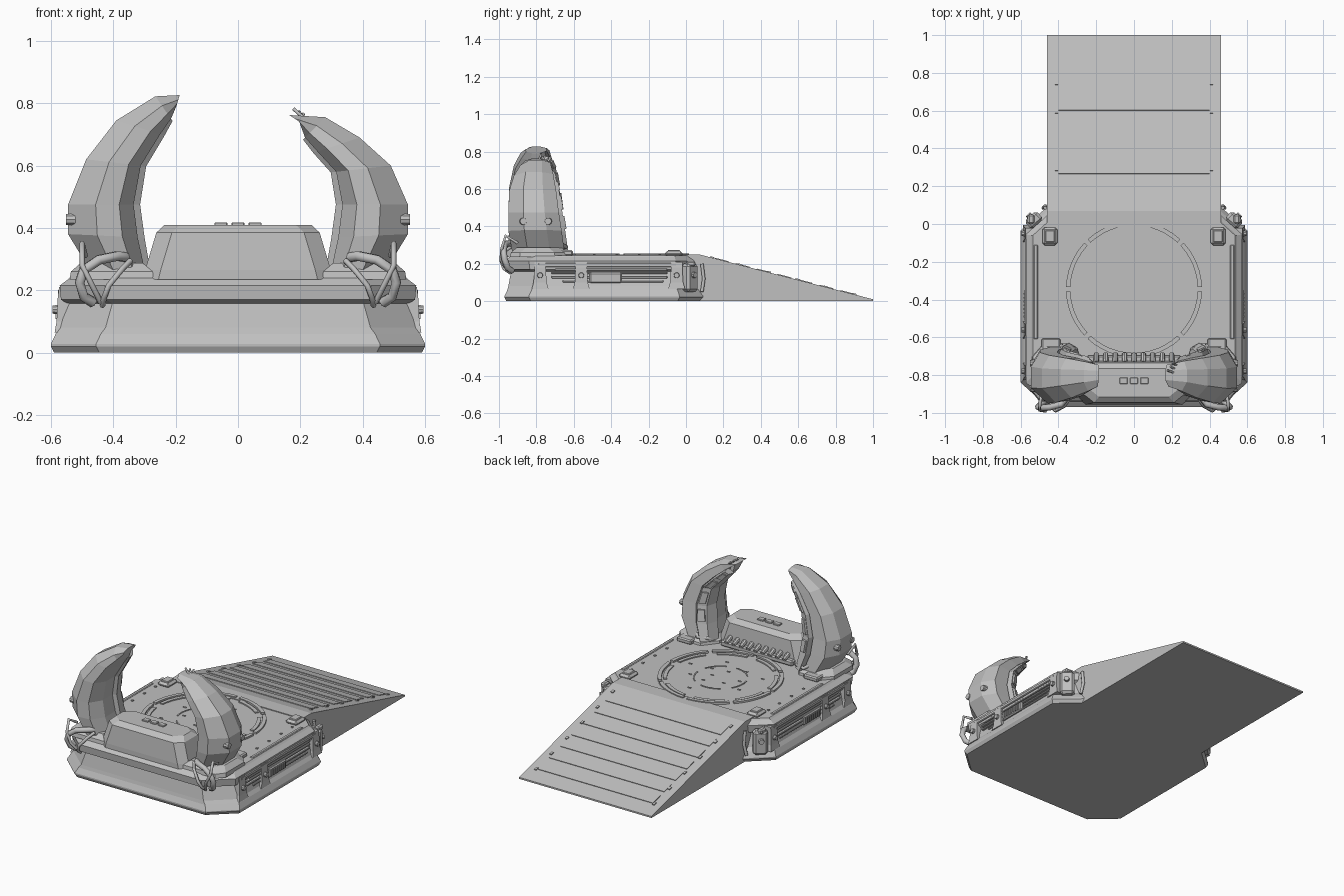
import bpy, bmesh, math
from mathutils import Vector, Matrix

if "Cube" in bpy.data.objects:
    bpy.data.objects.remove(bpy.data.objects["Cube"])

grey = bpy.data.materials.new("plain grey")
grey.diffuse_color = (0.53, 0.53, 0.53, 1)
grey.use_nodes = True
grey.node_tree.nodes["Principled BSDF"].inputs["Base Color"].default_value = grey.diffuse_color


def finish(name, bm):
    bmesh.ops.recalc_face_normals(bm, faces=bm.faces)
    me = bpy.data.meshes.new(name)
    bm.to_mesh(me)
    bm.free()
    me.materials.append(grey)
    ob = bpy.data.objects.new(name, me)
    bpy.context.collection.objects.link(ob)
    return ob


def loft(name, rings, inset_sides=(), depth=0.0):
    """Skin a list of equal-length point rings and cap both ends."""
    bm = bmesh.new()
    vs = [[bm.verts.new(p) for p in r] for r in rings]
    n = len(vs[0])
    marked = []
    for a, b in zip(vs, vs[1:]):
        for i in range(n):
            f = bm.faces.new((a[i], a[(i + 1) % n], b[(i + 1) % n], b[i]))
            if i in inset_sides:
                marked.append(f)
    bm.faces.new(vs[0])
    bm.faces.new(vs[-1])
    bmesh.ops.recalc_face_normals(bm, faces=bm.faces)
    if marked:
        bmesh.ops.inset_region(bm, faces=marked, thickness=0.014, depth=-depth)
    return finish(name, bm)


def box(name, c, size, bevel=0.0, rot=None):
    bm = bmesh.new()
    bmesh.ops.create_cube(bm, size=1)
    bmesh.ops.scale(bm, vec=size, verts=bm.verts)
    if bevel:
        bmesh.ops.bevel(bm, geom=bm.edges[:], offset=bevel, segments=1, affect='EDGES')
    m = Matrix.Translation(c) @ (rot.to_4x4() if rot else Matrix())
    bmesh.ops.transform(bm, matrix=m, verts=bm.verts)
    return finish(name, bm)


def rod(name, c, r, length, axis, sides=10):
    bm = bmesh.new()
    bmesh.ops.create_cone(bm, cap_ends=True, segments=sides, radius1=r, radius2=r * 0.85, depth=length)
    q = Vector((0, 0, 1)).rotation_difference(Vector(axis))
    bmesh.ops.transform(bm, matrix=Matrix.Translation(c) @ q.to_matrix().to_4x4(), verts=bm.verts)
    return finish(name, bm)


def tube(name, pts, r):
    cu = bpy.data.curves.new(name, 'CURVE')
    cu.dimensions, cu.bevel_depth, cu.bevel_resolution, cu.use_fill_caps = '3D', r, 1, True
    sp = cu.splines.new('POLY')
    sp.points.add(len(pts) - 1)
    for p, q in zip(sp.points, pts):
        p.co = (*q, 1)
    cu.materials.append(grey)
    ob = bpy.data.objects.new(name, cu)
    bpy.context.collection.objects.link(ob)
    bpy.ops.object.select_all(action='DESELECT')
    ob.select_set(True)
    bpy.context.view_layer.objects.active = ob
    bpy.ops.object.convert(target='MESH')


def octagon(z, hx, y0, y1, cx=0.145, cy=0.13):
    h = [(hx - cx, y0), (hx, y0 + cy), (hx, y1 - cy), (hx - cx, y1)]
    return [(x, y, z) for x, y in h] + [(-x, y, z) for x, y in reversed(h)]


def arc(name, r0, r1, a0, a1, z0, z1, cy=-0.345):
    n = max(2, int((a1 - a0) / 6))
    rings = []
    for i in range(n + 1):
        a = math.radians(a0 + (a1 - a0) * i / n)
        rings.append([(r * math.cos(a), cy + r * math.sin(a), z)
                      for r, z in ((r0, z0), (r1, z0), (r1, z1), (r0, z1))])
    loft(name, rings)


# Stepped platform with cut corners
loft("platform", [octagon(*l) for l in (
    (0, .59, -.96, .085), (.02, .6, -.97, .095), (.028, .6, -.97, .095), (.06, .585, -.955, .085),
    (.08, .57, -.95, .075), (.158, .548, -.935, .06), (.17, .568, -.965, .07), (.215, .572, -.97, .075),
    (.235, .545, -.945, .07), (.245, .535, -.93, .07))])

# Ramp wedge, cross slats and edge bolts
slope = math.atan(0.24 / 0.93)
tilt = Matrix.Rotation(-slope, 3, 'X')


def ramp_z(y):
    return 0.25 - (y - 0.07) * 0.24 / 0.93


loft("ramp", [[(x, -.02, 0), (x, 1, 0), (x, 1, .01), (x, .07, .25), (x, -.02, .25)] for x in (-.46, .46)])
for i in range(7):
    y = 0.19 + i * 0.112
    box("ramp_slat", (0, y, ramp_z(y)), (.8, .075, .008), 0, tilt)
for s in (-1, 1):
    for i in range(6):
        y = 0.14 + i * 0.152
        box("ramp_bolt", (s * .41, y, ramp_z(y) + .002), (.014, .022, .008), 0, tilt)

# Round pad on the deck
for k in range(8):
    arc("pad_outer_ring", .337, .36, k * 45 + 2, k * 45 + 43, .24, .256)
    arc("pad_inner_ring", .306, .328, k * 45 + 6, k * 45 + 39, .24, .252)
for k in range(5):
    arc("pad_centre_arc", .15, .157, k * 72 + 5, k * 72 + 52, .24, .249)
for k in range(14):
    a = k * 2.4
    r = .06 + .015 * k
    box("pad_stud", (r * math.cos(a), -.345 + r * math.sin(a), .246), (.02, .008, .006))

# Console block with bevelled shoulders
loft("console", [octagon(z, hx, y0, y1, .05, .04) for z, hx, y0, y1 in (
    (.235, .305, -.955, -.725), (.265, .298, -.955, -.725), (.385, .262, -.945, -.735), (.41, .235, -.915, -.765))])
for x in (-.055, 0, .055):
    box("console_key", (x, -.83, .412), (.042, .035, .012), .003)
box("console_shelf", (0, -.72, .262), (.5, .05, .035), .008)
for i in range(9):
    x = -.2 + i * .05
    rod("console_plug", (x, -.708, .29), .015, .05, (0, 1, -.4), 8)

# Curved horns: outer edge, inner edge, front and back of each station
lower = [(.475, .265, .30, .27, -.93, -.65), (.545, .38, .322, .37, -.95, -.665), (.545, .475, .335, .475, -.95, -.68)]
whole = lower + [(.487, .62, .312, .60, -.945, -.695), (.39, .745, .25, .70, -.92, -.71),
                 (.265, .822, .215, .75, -.885, -.73), (.187, .826, .198, .79, -.86, -.745)]
broken = lower + [(.49, .60, .315, .58, -.945, -.695), (.39, .69, .255, .645, -.92, -.71),
                  (.28, .755, .215, .69, -.885, -.725), (.165, .762, .205, .735, -.86, -.745)]
section = [(0, .3), (0, .72), (.22, 1), (.66, 1), (1, .7), (1, .32), (.78, .04), (.42, 0)]
liner = [(.62, .8), (.75, 1.07), (1.0, .98), (1.1, .72), (.85, .6)]


def sweep(stations, s, shape):
    return [[(s * (ox + (ix - ox) * t), yf + (yb - yf) * v, oz + (iz - oz) * t) for t, v in shape]
            for ox, oz, ix, iz, yf, yb in stations]


for s, stations in ((-1, whole), (1, broken)):
    loft("horn", sweep(stations, s, section), (3,), .014)
    loft("horn_liner", sweep(stations[:-1], s, liner))
    # Layered scales along the inside of the horn
    for a, b in zip(stations[1:-2], stations[2:-1]):
        ends = [[p + (q - p) * f for p, q in zip(a, b)] for f in (.15, .8)]
        loft("horn_scale", sweep(ends, s, [(.7, .93), (.8, 1.1), (.97, 1.03), (.9, .85)]))
# Torn wires on the broken tip
for k in range(3):
    tube("torn_wire", [(.25, -.79 + k * .02, .735), (.205, -.785 + k * .022, .758),
                       (.178 + k * .016, -.775 + k * .02, .782 - k * .008)], .006)

for s in (-1, 1):
    # Horn footing and knobs
    loft("horn_footing", [octagon_ring for octagon_ring in (
        [(s * x, y, z) for x, y in ((.5 - d, -.94 + d), (.54 - d, -.89 + d), (.54 - d, -.70 - d), (.48 - d, -.63 - d),
                                    (.34 + d, -.63 - d), (.27 + d, -.72 - d), (.27 + d, -.94 + d))]
        for z, d in ((.235, 0), (.26, .004), (.287, .035)))])
    box("footing_clamp", (s * .44, -.64, .258), (.1, .07, .03), .007)
    for y in (-.87, -.737):
        rod("horn_knob", (s * .536, y, .427), .021, .03, (s, 0, 0))
    tube("horn_hose", [(s * .30, -.72, .265), (s * .31, -.66, .29), (s * .37, -.64, .29), (s * .40, -.68, .31)], .011)

    # Front handrail hoses
    tube("thick_hose", [(s * x, y, z) for x, y, z in (
        (.36, -.92, .305), (.385, -.955, .31), (.445, -.97, .298), (.495, -.975, .265),
        (.508, -.97, .225), (.495, -.955, .18), (.465, -.93, .16))], .017)
    tube("thin_hose", [(s * x, y, z) for x, y, z in (
        (.345, -.93, .295), (.37, -.965, .27), (.415, -.99, .215), (.43, -.975, .175), (.435, -.94, .15))], .009)
    tube("side_hose", [(s * x, y, z) for x, y, z in (
        (.49, -.90, .31), (.50, -.965, .35), (.50, -.985, .28), (.47, -.99, .22), (.44, -.95, .16))], .009)

    # Corner deck pads
    box("deck_pad", (s * .445, -.065, .253), (.08, .095, .03), .012)
    box("deck_pad_top", (s * .445, -.065, .268), (.05, .065, .012), .004)
    for y in (-.14, -.25, -.37, -.49):
        box("deck_stud", (s * .475, y, .247), (.012, .012, .008))
    box("deck_edge_strip", (s * .52, -.36, .243), (.022, .5, .014), .004)

    # Side brackets with bolts
    for y in (-.78, -.56, -.05):
        loft("side_bracket", [[(s * x, y - w, z), (s * x, y + w, z), (s * (x - .05), y + w, z),
                               (s * (x - .05), y - w, z)]
                              for z, x, w in ((.065, .588, .045), (.1, .582, .035), (.18, .578, .03), (.21, .574, .03))])
        rod("bracket_bolt", (s * .586, y, .138), .016, .018, (s, 0, 0))
    # Side vents and long bars
    for z, y0, y1 in ((.106, -.66, -.12), (.128, -.72, -.1), (.15, -.72, -.1), (.168, -.7, -.1)):
        box("side_bar", (s * .562, (y0 + y1) / 2, z), (.02, y1 - y0, .012), .003)
    box("vent_panel", (s * .57, -.43, .125), (.02, .17, .055), .006)
    for i in range(7):
        box("vent_rib", (s * .58, -.49 + i * .02, .125), (.012, .009, .036))
    box("upper_band", (s * .571, -.42, .193), (.012, .74, .022), .004)

    # Posts on the ramp-side corners
    turn = Matrix.Rotation(math.radians(s * 47), 3, 'Z')
    box("corner_post", (s * .53, .02, .125), (.06, .085, .15), .014, turn)
    rod("corner_bolt", (s * .555, .044, .14), .018, .02, (s * .7, .7, 0))
    box("corner_fin", (s * .545, .025, .2), (.035, .05, .03), .008)
    tube("corner_pipe", [(s * .47, .085, .2), (s * .47, .095, .12), (s * .48, .085, .05)], .01)
